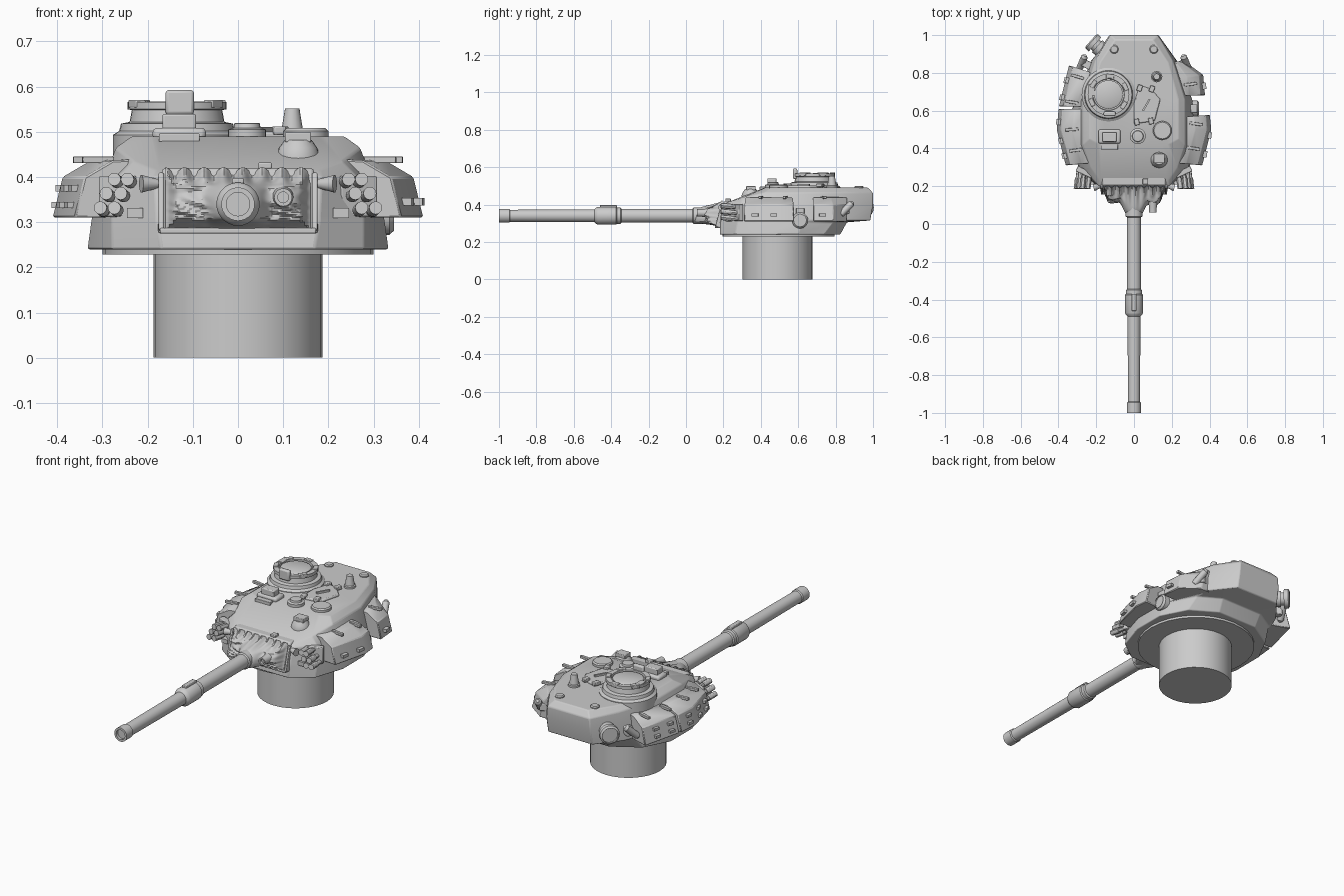
import bpy, bmesh, math
from mathutils import Vector, Matrix


def make(name, bm, bevel=0, seg=2):
    bmesh.ops.recalc_face_normals(bm, faces=bm.faces)
    me = bpy.data.meshes.new(name)
    bm.to_mesh(me)
    bm.free()
    ob = bpy.data.objects.new(name, me)
    bpy.context.collection.objects.link(ob)
    if bevel:
        m = ob.modifiers.new("Bevel", 'BEVEL')
        m.width, m.segments, m.limit_method, m.angle_limit = bevel, seg, 'ANGLE', math.radians(22)
    return ob


def loft(name, rings, bevel=0, seg=2):
    """Skin matching closed rings and cap both ends."""
    bm = bmesh.new()
    vs = [[bm.verts.new(p) for p in r] for r in rings]
    n = len(rings[0])
    for a, b in zip(vs, vs[1:]):
        for i in range(n):
            bm.faces.new((a[i], a[(i + 1) % n], b[(i + 1) % n], b[i]))
    bm.faces.new(vs[0])
    bm.faces.new(vs[-1])
    return make(name, bm, bevel, seg)


def lathe(name, prof, origin, axis=(0, 0, 1), n=24):
    """Profile of (radius, height) turned about an axis."""
    q, o = Vector(axis).to_track_quat('Z', 'Y'), Vector(origin)
    ang = [2 * math.pi * i / n for i in range(n)]
    return loft(name, [[o + q @ Vector((r * math.cos(a), r * math.sin(a), h)) for a in ang]
                       for r, h in prof])


def box(name, c, s, rot=(0, 0, 0), bevel=0.0):
    bm = bmesh.new()
    bmesh.ops.create_cube(bm, size=1)
    bm.transform(Matrix.Diagonal((*s, 1)))
    for ax, a in zip('XYZ', rot):
        bm.transform(Matrix.Rotation(math.radians(a), 4, ax))
    bm.transform(Matrix.Translation(c))
    return make(name, bm, bevel)


def mirrored(half):
    return half + [(-x, y, z) for x, y, z in reversed(half)]


def flat(z, *pts):
    return mirrored([(x, y, z) for x, y in pts])


# Turret basket and bearing ring
lathe("turret_basket", [(.187, 0), (.187, .25)], (0, .49, 0), n=32)
lathe("bearing_ring", [(.30, .228), (.30, .26)], (0, .495, 0), n=32)

# Cast body: skirt, bustle step, shoulders, roof
loft("turret_body", [
    flat(.24, (.17, .18), (.28, .26), (.333, .42), (.333, .60), (.26, .74), (.12, .825)),
    flat(.305, (.18, .185), (.28, .275), (.324, .42), (.322, .62), (.24, .79), (.125, .86)),
    flat(.315, (.18, .187), (.28, .277), (.322, .42), (.32, .63), (.23, .86), (.13, .985)),
    flat(.40, (.185, .20), (.265, .29), (.295, .42), (.295, .64), (.22, .87), (.13, 1.0)),
    mirrored([(.18, .23, .415), (.23, .30, .435), (.27, .42, .465), (.27, .66, .465),
              (.205, .865, .465), (.125, 1.0, .46)]),
    flat(.49, (.15, .42), (.19, .425), (.235, .45), (.235, .66), (.18, .855), (.10, .975)),
], .012, 3)

# Mantlet frame and its raised rim
loft("mantlet_frame", [[(-.178, y0, .275), (.178, y0, .275), (.168, y1, .42), (-.168, y1, .42)]
                       for y0, y1 in ((.165, .205), (.27, .27))], .008)
for s in (-1, 1):
    box("mantlet_rim_side", (s * .17, .183, .345), (.012, .02, .13), (-15, 0, 0), .003)
box("mantlet_rim_bottom", (0, .165, .281), (.345, .02, .012), bevel=.003)


# Wrinkled canvas cover as a height field
def sm(t):
    t = max(0, min(1, t))
    return t * t * (3 - 2 * t)


def cover(u, v):
    x, z = -.16 + .32 * u, .284 + .132 * v
    edge = min(.16 - abs(x), z - .284, (.416 - z) * .6)
    h = .055 * sm(edge / .026)
    d = math.hypot(x, z - .34)
    inner = sm(edge / .02)
    h += .07 * sm((.082 - d) / .045) * inner
    h += .02 * sm((.045 - math.hypot(x - .1, z - .355)) / .025)
    h += .006 * math.sin(75 * x + 28 * math.sin(22 * z)) * math.sin(90 * z + 40 * x) * inner * sm((d - .05) / .03)
    t = sm((z - .375) / .03)
    h += .008 * t * math.sin(x * 2 * math.pi / .043)
    z += .006 * t * math.sin(x * 2 * math.pi / .043)
    return x, .16 + .04 * v - h, z


bm = bmesh.new()
NU, NV = 72, 32
g = [[bm.verts.new(cover(i / NU, j / NV)) for j in range(NV + 1)] for i in range(NU + 1)]
for i in range(NU):
    for j in range(NV):
        bm.faces.new((g[i][j], g[i + 1][j], g[i + 1][j + 1], g[i][j + 1]))
canvas = make("canvas_cover", bm)
if canvas.data.polygons[0].normal.y > 0:
    canvas.data.flip_normals()

# Gun barrel with fume extractor and muzzle ring, plus coaxial gun
lathe("gun_barrel", [(.044, -.12), (.044, -.04), (.037, -.035), (.037, .345), (.043, .35), (.043, .37),
                     (.048, .375), (.048, .47), (.043, .48), (.034, .49), (.032, .94), (.037, .945),
                     (.037, 1.0), (.026, 1.0), (.026, .985)], (0, 0, .34), (0, -1, 0), 28)
box("extractor_block", (0, -.415, .387), (.026, .09, .02), bevel=.003)
lathe("coaxial_gun", [(.026, 0), (.02, .045), (.02, .07), (.012, .07), (.012, .055)], (.1, .13, .355), (0, -1, 0), 16)


# Add-on side armour: sections (inner x, inner y, outer x, outer y)
def armour(name, s, stations):
    rings = []
    for xi, yi, xo, yo in stations:
        def pt(x, z):
            t = (x - xi) / (xo - xi)
            return (s * x, yi + (yo - yi) * t, z)
        rings.append([pt(xi, .31), pt(xo, .31), pt(xo - .022, .40),
                      pt(max(xi + .03, xo - .085), .437), pt(xi, .44)])
    loft(name, rings, .004, 1)


front = [(.21, .325, .362, .31), (.24, .50, .41, .50)]
armour("front_armour_right", 1, front + [(.25, .565, .402, .578)])
armour("rear_armour_right", 1, [(.25, .68, .377, .68), (.24, .77, .367, .79), (.19, .86, .27, .86)])
armour("front_armour_left", -1, front + [(.25, .61, .40, .61)])
armour("rear_armour_left", -1, [(.25, .622, .398, .622), (.22, .80, .345, .84)])

# Straps on top of the armour and small lugs on its faces
for x, y, a in ((.315, .40, -8), (.33, .53, -8), (.30, .74, 8), (-.31, .39, 8), (-.33, .5, 4),
                (-.33, .645, -10), (-.30, .78, -16)):
    box("armour_strap", (x, y, .438), (.07, .016, .014), (0, 0, a), .002)
for y, x in ((.37, .372), (.47, .396), (.73, .367)):
    box("armour_lug", (x, y, .345), (.03, .035, .016), (0, 0, -8 if y < .6 else 8))
for z in (.338, .375):
    for y, x, a in ((.36, .37, 14), (.44, .387, 14), (.54, .40, -4), (.67, .382, -14), (.76, .359, -14)):
        box("armour_lug", (-(x - (z - .345) * .25), y, z), (.02, .03, .014), (0, 0, a))

# Smoke launcher clusters and small lamps on both sides
for s in (-1, 1):
    for x, z in ((.243, .393), (.272, .393), (.258, .362), (.29, .362), (.272, .33), (.303, .33)):
        lathe("smoke_launcher_tube", [(.011, 0), (.011, .045), (.0145, .045), (.0145, .10)],
              (s * (x - .01), .285, z - .008), (s * .12, -1, .1), 12)
    box("smoke_launcher_bracket", (s * .262, .275, .357), (.09, .03, .09), (0, 0, s * 25), .004)
    box("launcher_foot", (s * .228, .235, .32), (.035, .05, .022))
    lathe("side_lamp", [(.008, -.02), (.012, 0), (.02, .03)], (s * .185, .20, .385), (s, -.25, 0), 14)
    # Side extinguisher canister
    lathe("side_canister", [(.008, -.055), (.018, -.042), (.018, .042), (.008, .055)],
          (s * .275, .855, .375), (-s * .25, .6, .6), 14)
    box("canister_mount", (s * .25, .845, .37), (.05, .04, .04), (0, 0, s * 30), .004)
    # Rear roof lifting pads
    lathe("roof_pad", [(.023, .47), (.023, .495), (.018, .5)], (s * .105, .925, 0), n=16)

# Right side port and left rear ventilation drum
lathe("side_port", [(.043, 0), (.043, .045), (.034, .055), (.034, .048)], (.29, .61, .315), (1, 0, 0), 20)
box("port_latch", (.31, .61, .365), (.05, .045, .035), bevel=.004)
lathe("rear_vent_drum", [(.042, 0), (.042, .04), (.034, .04), (.034, .055), (.05, .055), (.05, .078),
                         (.04, .085), (.04, .075)], (-.165, .915, .385), (-.75, .66, 0), 24)

# Commander's cupola with hatch, periscopes and sight
C = (-.135, .685, 0)
lathe("cupola_base", [(.142, .42), (.142, .493), (.128, .502), (.124, .518), (.105, .522), (.10, .548),
                      (.11, .55), (.11, .566), (.084, .566), (.082, .553)], C, n=36)
lathe("cupola_hatch", [(.076, .53), (.076, .562), (.066, .567)], C, n=28)
for a in (25, 85, 145, 205, 325):
    r = math.radians(a)
    box("cupola_periscope", (C[0] + .098 * math.cos(r), C[1] + .098 * math.sin(r), .562),
        (.024, .042, .018), (0, 0, a), .003)
box("cupola_sight", (-.129, .583, .565), (.063, .024, .055), bevel=.007)
box("cupola_arm", (-.225, .71, .563), (.03, .06, .014))
box("roof_sight", (-.13, .46, .513), (.075, .05, .054), bevel=.005)
box("roof_sight_base", (-.13, .463, .495), (.118, .075, .028), bevel=.01)
box("roof_step", (-.13, .408, .487), (.09, .028, .018), bevel=.002)

# Loader's hatch with hinges
hatch = [(.0, .53), (.11, .545), (.14, .66), (.09, .715), (.03, .735), (.0, .64)]
loft("loader_hatch", [[(x, y, z) for x, y in hatch] for z in (.48, .501)], .006)
for x, y, a in ((.03, .72, -20), (.095, .715, -20), (.015, .54, 10), (.09, .545, 10)):
    box("hatch_hinge", (x, y, .503), (.026, .034, .018), (0, 0, a), .003)
box("hatch_handle", (.065, .63, .505), (.07, .01, .012), (0, 0, 60))

# Roof ventilators, antenna base and gunner's sight dome
lathe("small_roof_vent", [(.042, .48), (.042, .505), (.03, .509), (.028, .519), (.02, .52)], (.02, .465, 0))
lathe("large_roof_vent", [(.05, .48), (.05, .502), (.044, .508)], (.15, .495, 0))
lathe("antenna_base", [(.03, .48), (.03, .50), (.024, .503), (.016, .552)], (.12, .78, 0), n=16)
lathe("sight_dome", [(.048, .43), (.048, .447), (.042, .465), (.03, .482)], (.133, .345, 0))
box("sight_head", (.133, .347, .488), (.058, .05, .022), bevel=.003)
box("mantlet_lug", (.06, .225, .425), (.03, .03, .014), bevel=.003)

# Smooth curved parts while keeping hard edges
for o in bpy.context.scene.objects:
    o.select_set(True)
    bpy.context.view_layer.objects.active = o
bpy.ops.object.shade_smooth_by_angle(angle=math.radians(30))
